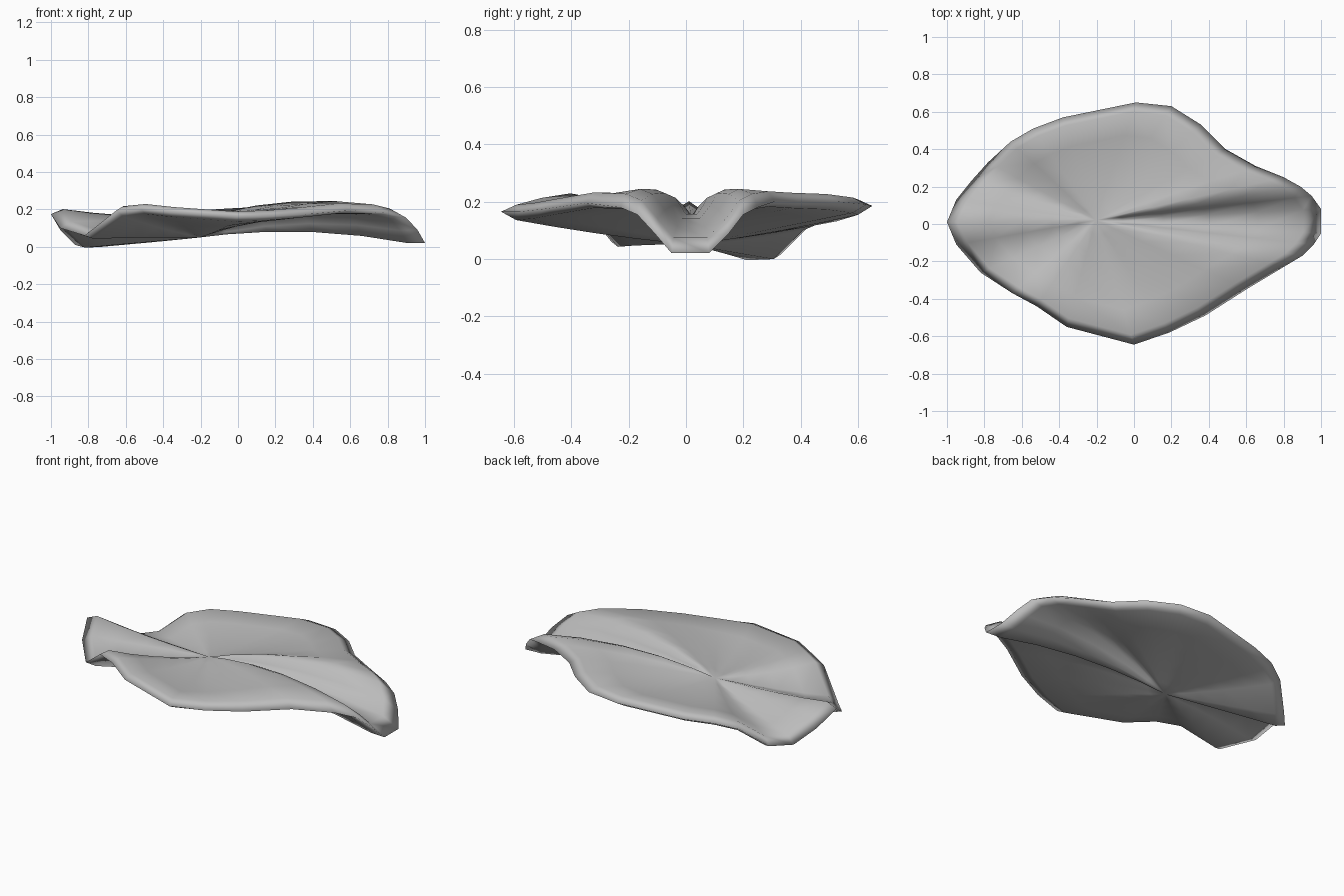
import bpy, bmesh

cube = bpy.data.objects.get("Cube")
if cube:
    bpy.data.objects.remove(cube)

CENTRE = (-0.205, 0.02, 0.1)
RINGS = (0.12, 0.3, 0.5, 0.72, 0.92)

# Spokes around the leaf: rim x, rim y, height halfway out, height at the rim
SPOKES = [
    (1, .08, .11, .02), (.95, .15, .155, .09), (.89, .2, .198, .155),
    (.8, .25, .21, .18), (.65, .31, .187, .2), (.49, .4, .17, .2),
    (.36, .53, .155, .2), (.2, .63, .14, .19), (.01, .65, .13, .185),
    (-.38, .57, .12, .16), (-.54, .51, .115, .155), (-.66, .44, .1, .125),
    (-.78, .33, .052, .015), (-.87, .23, .052, .01), (-.95, .13, .1, .09),
    (-1, .01, .135, .175), (-.95, -.11, .11, .1), (-.82, -.26, .08, .06),
    (-.65, -.37, .135, .195), (-.52, -.44, .15, .205), (-.36, -.55, .135, .19),
    (0, -.645, .12, .165), (.19, -.58, .14, .165), (.38, -.49, .165, .175),
    (.6, -.35, .187, .195), (.8, -.23, .21, .18), (.9, -.17, .198, .155),
    (.96, -.11, .155, .09), (1, -.05, .11, .02),
]


def height(t, middle, rim):
    """Smooth curve from the centre through the halfway height to the rim."""
    start = CENTRE[2]
    return start * (2*t - 1) * (t - 1) + 4 * middle * t * (1 - t) + rim * t * (2*t - 1)


def skin_offset(t, side):
    """Thickest at the centre; the upper skin swells a little towards the rim."""
    swell = 0.016 * t ** 3 if side > 0 else 0
    return side * (0.02 + 0.03 * (1 - t) ** 1.5 + swell)


# Grey surface
grey = bpy.data.materials.new("leaf_grey")
grey.use_nodes = True
colour = (0.5, 0.5, 0.5, 1)
grey.diffuse_color = colour
shader = next(n for n in grey.node_tree.nodes if n.type == 'BSDF_PRINCIPLED')
shader.inputs["Base Color"].default_value = colour

# Folded leaf blade: upper and lower skins that meet at a thin rim
bm = bmesh.new()
count = len(SPOKES)
rim_loop = [bm.verts.new((x, y, rim)) for x, y, middle, rim in SPOKES]
for side in (1, -1):
    hub = bm.verts.new((CENTRE[0], CENTRE[1], CENTRE[2] + skin_offset(0, side)))
    loops = []
    for t in RINGS:
        loops.append([bm.verts.new((CENTRE[0] + (x - CENTRE[0]) * t,
                                    CENTRE[1] + (y - CENTRE[1]) * t,
                                    height(t, middle, rim) + skin_offset(t, side)))
                      for x, y, middle, rim in SPOKES])
    loops.append(rim_loop)
    for i in range(count):
        j = (i + 1) % count
        bm.faces.new((hub, loops[0][i], loops[0][j]))
        for inner, outer in zip(loops, loops[1:]):
            bm.faces.new((inner[i], outer[i], outer[j], inner[j]))
bmesh.ops.recalc_face_normals(bm, faces=bm.faces)
for face in bm.faces:
    face.smooth = True

mesh = bpy.data.meshes.new("leaf_blade")
bm.to_mesh(mesh)
bm.free()
mesh.materials.append(grey)
leaf = bpy.data.objects.new("leaf_blade", mesh)
bpy.context.collection.objects.link(leaf)
